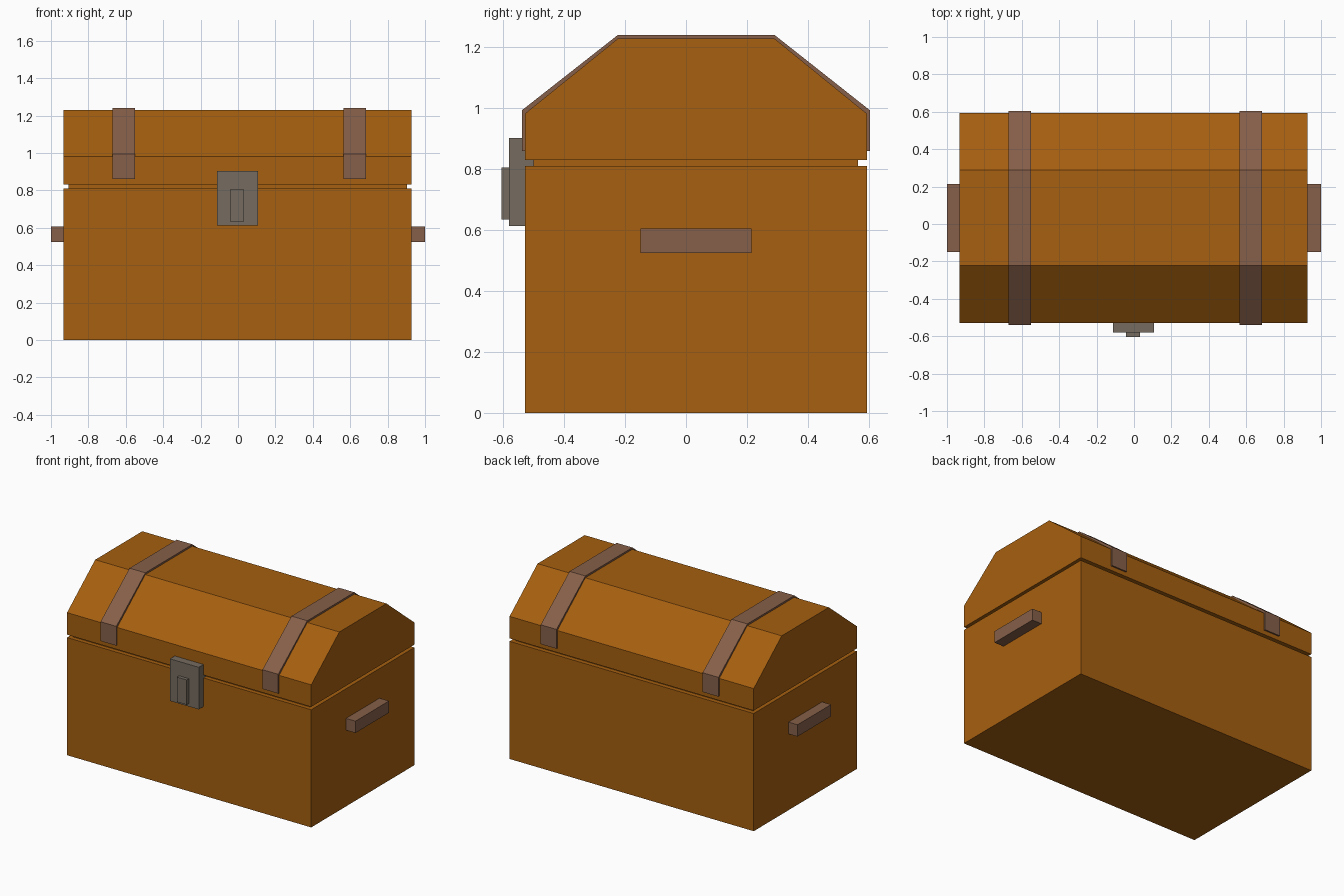
import bpy, bmesh

if "Cube" in bpy.data.objects:
    bpy.data.objects.remove(bpy.data.objects["Cube"])


def material(name, rgb):
    m = bpy.data.materials.new(name)
    m.diffuse_color = (*rgb, 1)
    m.use_nodes = True
    m.node_tree.nodes["Principled BSDF"].inputs["Base Color"].default_value = m.diffuse_color
    return m


WOOD = material("orange_wood", (0.38, 0.115, 0.005))
LEATHER = material("brown_leather", (0.24, 0.115, 0.067))
METAL = material("grey_metal", (0.18, 0.15, 0.115))


def extrude_x(name, profile, x0, x1, mat):
    """Extrude a closed (y, z) profile from x0 to x1."""
    bm = bmesh.new()
    face = bm.faces.new([bm.verts.new((x0, y, z)) for y, z in profile])
    new = bmesh.ops.extrude_face_region(bm, geom=[face])["geom"]
    verts = [v for v in new if isinstance(v, bmesh.types.BMVert)]
    bmesh.ops.translate(bm, vec=(x1 - x0, 0, 0), verts=verts)
    bmesh.ops.recalc_face_normals(bm, faces=bm.faces)
    mesh = bpy.data.meshes.new(name)
    bm.to_mesh(mesh)
    bm.free()
    mesh.materials.append(mat)
    obj = bpy.data.objects.new(name, mesh)
    bpy.context.collection.objects.link(obj)
    return obj


def box(name, x, y, z, mat):
    rect = [(y[0], z[0]), (y[1], z[0]), (y[1], z[1]), (y[0], z[1])]
    return extrude_x(name, rect, x[0], x[1], mat)


def lid_profile(front, back, bottom, shoulder, top):
    return [(front, bottom), (back, bottom), (back, shoulder),
            (0.29, top), (-0.223, top), (front, shoulder)]


# Chest body and the recessed seam under the lid
box("chest_body", (-0.932, 0.928), (-0.529, 0.594), (0, 0.81), WOOD)
box("lid_seam", (-0.907, 0.903), (-0.5, 0.564), (0.80, 0.84), WOOD)

# Faceted lid
extrude_x("lid", lid_profile(-0.529, 0.594, 0.83, 0.982, 1.229),
          -0.932, 0.928, WOOD)

# Straps over the lid
for side, x in (("left", -0.67), ("right", 0.564)):
    extrude_x(side + "_strap", lid_profile(-0.539, 0.604, 0.86, 0.993, 1.241),
              x, x + 0.12, LEATHER)

# Side handles
for side, x in (("left", (-1, -0.92)), ("right", (0.92, 1))):
    box(side + "_handle", x, (-0.15, 0.215), (0.525, 0.606), LEATHER)

# Latch plate and its tongue
box("latch_plate", (-0.112, 0.108), (-0.581, -0.5), (0.613, 0.903), METAL)
box("latch_tongue", (-0.042, 0.033), (-0.605, -0.57), (0.634, 0.805), METAL)
